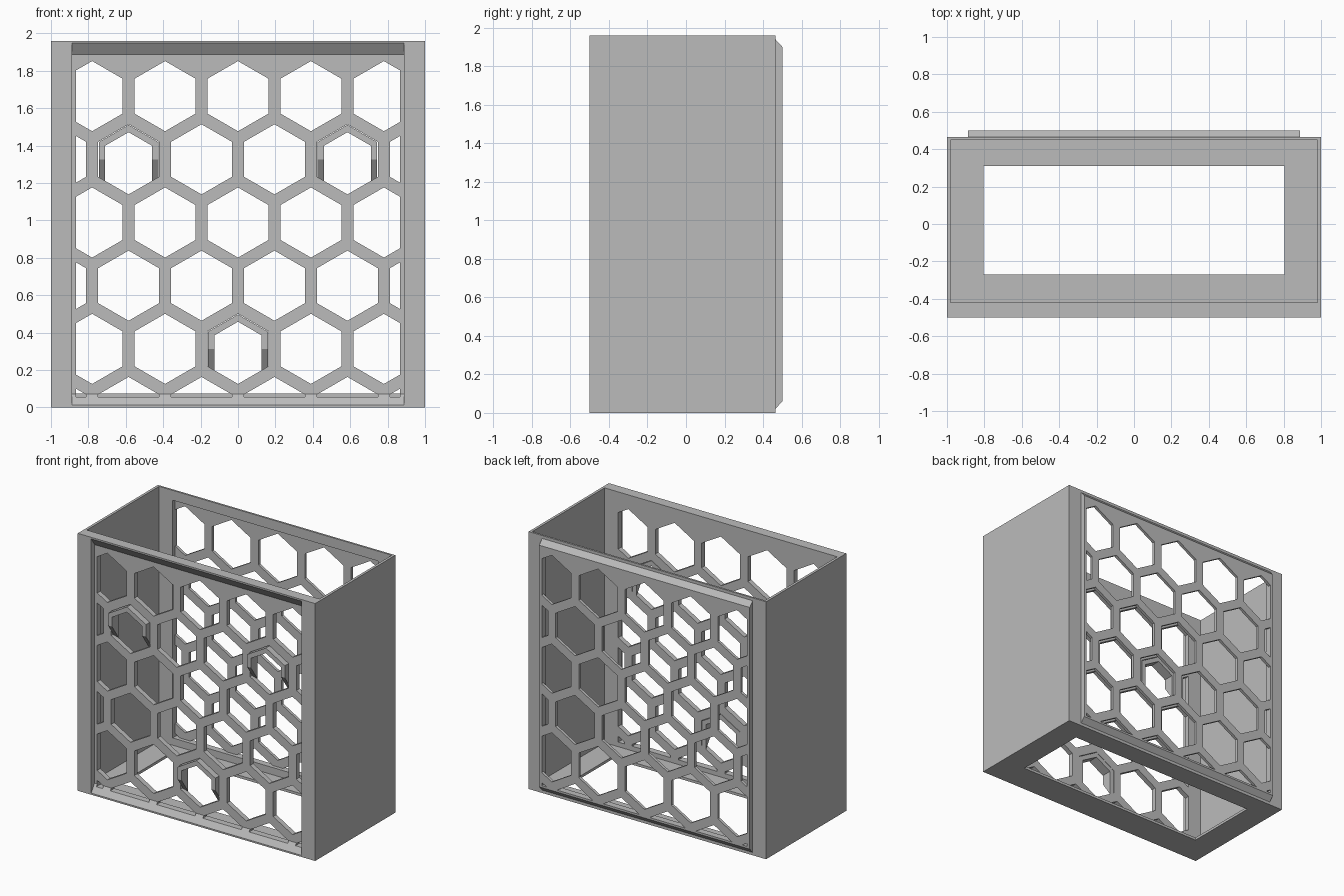
import bpy
import bmesh
from math import cos, sin, pi, radians
from mathutils import Vector

cube = bpy.data.objects.get("Cube")
if cube:
    bpy.data.objects.remove(cube, do_unlink=True)

# Overall measures
H = 1.96
FRONT, FRONT_IN = -0.5, -0.42
BACK_IN, BACK, TONGUE = 0.45, 0.465, 0.5
WALL = 0.02
SLOT = 0.887          # half width of the slot and the matching tongue
GRILLE = 0.865        # half width of the perforated area
PITCH, R = 0.39, 0.1875
ROW = PITCH * cos(pi / 6)
LOW_ROW = 0.313

grey = bpy.data.materials.new("light grey plastic")
grey.use_nodes = True
grey.diffuse_color = (0.5, 0.5, 0.5, 1)
grey.node_tree.nodes["Principled BSDF"].inputs["Base Color"].default_value = (0.5, 0.5, 0.5, 1)


def prism(bm, pts, axis, lo, hi):
    """Extrude a 2D outline along x (outline in y,z) or y (outline in x,z)."""
    def place(p, d):
        return (d, p[0], p[1]) if axis == "x" else (p[0], d, p[1])
    a = [bm.verts.new(place(p, lo)) for p in pts]
    b = [bm.verts.new(place(p, hi)) for p in pts]
    n = len(pts)
    faces = [bm.faces.new(a), bm.faces.new(b)]
    for i in range(n):
        j = (i + 1) % n
        faces.append(bm.faces.new((a[i], a[j], b[j], b[i])))
    bmesh.ops.recalc_face_normals(bm, faces=faces)


def box(bm, x0, x1, y0, y1, z0, z1):
    prism(bm, [(x0, z0), (x1, z0), (x1, z1), (x0, z1)], "y", y0, y1)


def trim(bm, co, no):
    """Cut away everything on the far side of a plane and cap the cut."""
    geom = bm.verts[:] + bm.edges[:] + bm.faces[:]
    bmesh.ops.bisect_plane(bm, geom=geom, dist=1e-6, plane_co=co, plane_no=no, clear_outer=True)
    rim = [e for e in bm.edges if e.is_boundary]
    if rim:
        bmesh.ops.holes_fill(bm, edges=rim, sides=0)
    bmesh.ops.recalc_face_normals(bm, faces=bm.faces[:])


def finish(bm, name):
    mesh = bpy.data.meshes.new(name)
    bm.to_mesh(mesh)
    bm.free()
    mesh.materials.append(grey)
    ob = bpy.data.objects.new(name, mesh)
    bpy.context.scene.collection.objects.link(ob)
    return ob


def boolean(ob, bm, operation="DIFFERENCE"):
    cutter = finish(bm, "cutter")
    cutter.hide_render = True
    mod = ob.modifiers.new("cut", "BOOLEAN")
    mod.operation, mod.solver, mod.object = operation, "EXACT", cutter
    bpy.context.view_layer.update()
    graph = bpy.context.evaluated_depsgraph_get()
    mesh = bpy.data.meshes.new_from_object(ob.evaluated_get(graph))
    ob.modifiers.clear()
    ob.data = mesh
    bpy.data.objects.remove(cutter, do_unlink=True)


def hex_holes(y0, y1, bottom):
    """Staggered hexagon cutters, trimmed to the perforated rectangle."""
    bm = bmesh.new()
    for row in range(-1, 5):
        odd = row % 2
        count = 6 if odd else 5
        for k in range(count):
            cx = (k - (count - 1) / 2) * PITCH
            cz = LOW_ROW + row * ROW
            prism(bm, [(cx + R * sin(i * pi / 3), cz + R * cos(i * pi / 3)) for i in range(6)],
                  "y", y0, y1)
    trim(bm, (GRILLE, 0, 0), (1, 0, 0))
    trim(bm, (-GRILLE, 0, 0), (-1, 0, 0))
    trim(bm, (0, 0, bottom), (0, 0, -1))
    return bm


# Side panels
for name, s in (("left_side_panel", 1), ("right_side_panel", -1)):
    bm = bmesh.new()
    box(bm, *sorted((s, s * (1 - WALL))), FRONT, BACK, 0, H)
    finish(bm, name)

# Floor with a large rectangular opening
bm = bmesh.new()
box(bm, -1 + WALL, 1 - WALL, FRONT_IN, BACK_IN, 0, WALL)
floor = finish(bm, "floor")
bm = bmesh.new()
box(bm, -0.805, 0.805, -0.27, 0.31, -0.1, 0.1)
boolean(floor, bm)

# Front panel: slot with sloped top and bottom, then the hexagon grille
bm = bmesh.new()
box(bm, -1 + WALL, 1 - WALL, FRONT, FRONT_IN, 0, H)
front = finish(bm, "front_panel")
bm = bmesh.new()
slot_y = FRONT + 0.042
prism(bm, [(FRONT, 0.012), (slot_y, 0.072), (slot_y, H - 0.072), (FRONT, H - 0.012),
           (FRONT - 0.1, H - 0.012), (FRONT - 0.1, 0.012)], "x", -SLOT, SLOT)
boolean(front, bm)
boolean(front, hex_holes(FRONT - 0.1, FRONT_IN + 0.1, 0.055))

# Back panel: bevelled tongue, hollow behind, with the same grille
bm = bmesh.new()
box(bm, -1 + WALL, 1 - WALL, BACK_IN, BACK, 0, H)
back = finish(bm, "back_panel")
bm = bmesh.new()
prism(bm, [(BACK_IN + 0.005, 0.022), (BACK, 0.022), (TONGUE, 0.06), (TONGUE, H - 0.06),
           (BACK, H - 0.022), (BACK_IN + 0.005, H - 0.022)], "x", -SLOT, SLOT)
boolean(back, bm, "UNION")
bm = bmesh.new()
box(bm, -GRILLE, GRILLE, BACK_IN - 0.1, TONGUE - 0.022, 0.075, H - 0.075)
boolean(back, bm)
boolean(back, hex_holes(BACK_IN - 0.1, TONGUE + 0.1, 0.075))

# Hooks: half-hexagon collars whose arms end in a slope
DROP = 0.115
for name, col, row in (("left_hook", 1.5, 3), ("right_hook", -1.5, 3), ("lower_hook", 0, 0)):
    cx, cz = col * PITCH, LOW_ROW + row * ROW
    outline = []
    for r, angles in ((0.184, (30, 90, 150)), (0.145, (150, 90, 30))):
        arc = [(cx + r * cos(radians(a)), cz + r * sin(radians(a))) for a in angles]
        outline += [(arc[0][0], cz - DROP)] + arc + [(arc[-1][0], cz - DROP)]
    bm = bmesh.new()
    prism(bm, outline, "y", FRONT, FRONT_IN)
    trim(bm, (0, FRONT, cz), Vector((0, -DROP, FRONT - FRONT_IN)).normalized())
    finish(bm, name)
